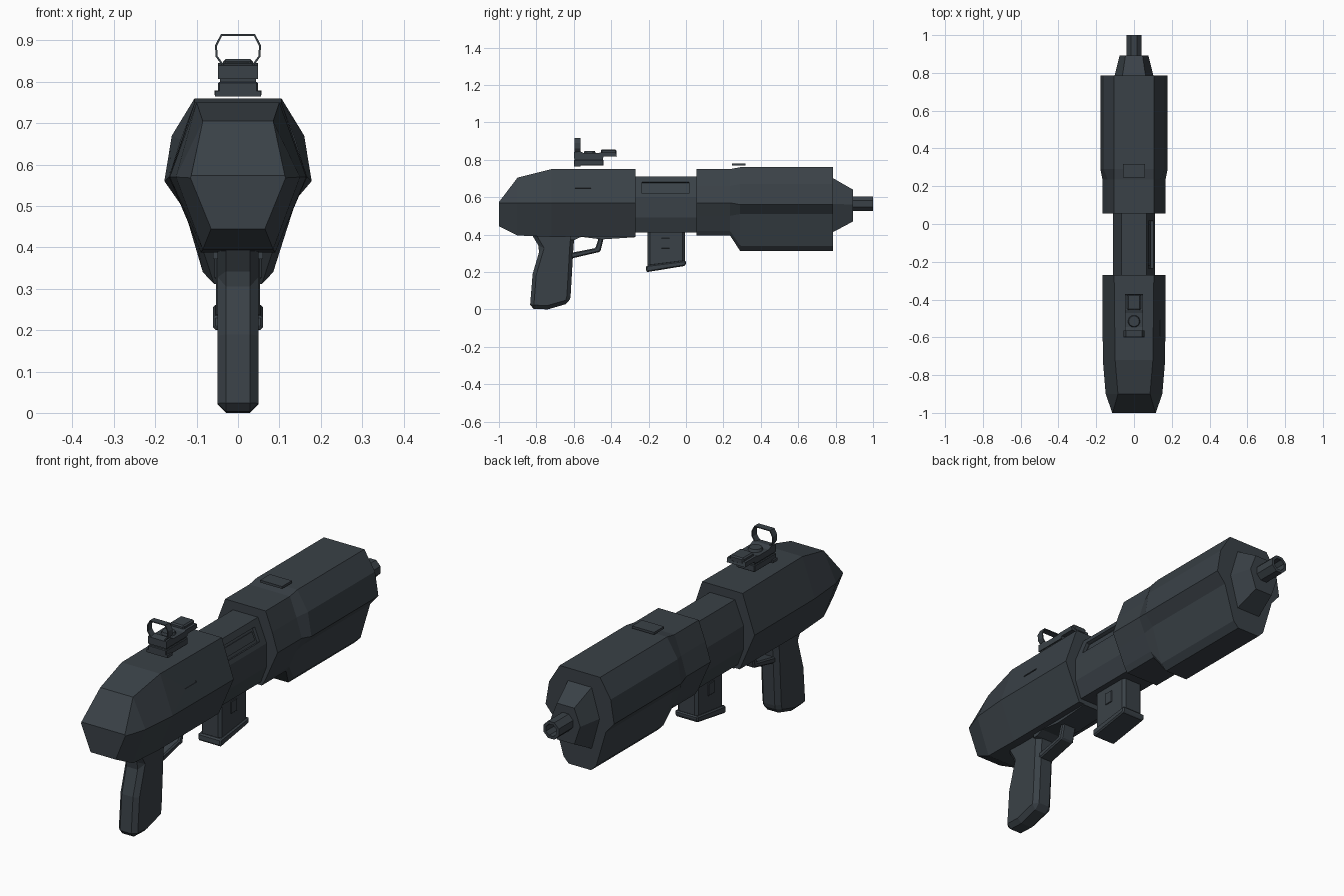
import bpy, bmesh, math
from mathutils import Vector

if "Cube" in bpy.data.objects:
    bpy.data.objects.remove(bpy.data.objects["Cube"])

gunmetal = bpy.data.materials.new("dark blue grey metal")
gunmetal.diffuse_color = (0.042, 0.053, 0.063, 1)
gunmetal.use_nodes = True
gunmetal.node_tree.nodes["Principled BSDF"].inputs["Base Color"].default_value = gunmetal.diffuse_color


def finish(name, bm, bevel=0.0, segments=1):
    bmesh.ops.remove_doubles(bm, verts=bm.verts, dist=1e-5)
    bmesh.ops.recalc_face_normals(bm, faces=bm.faces)
    me = bpy.data.meshes.new(name)
    bm.to_mesh(me)
    bm.free()
    ob = bpy.data.objects.new(name, me)
    bpy.context.collection.objects.link(ob)
    me.materials.append(gunmetal)
    if bevel:
        m = ob.modifiers.new("bevel", 'BEVEL')
        m.width, m.segments = bevel, segments
        m.limit_method, m.angle_limit = 'ANGLE', math.radians(40)
    return ob


def loft(name, rings):
    """Skin closed rings of 3D points and cap both ends."""
    bm = bmesh.new()
    vs = [[bm.verts.new(p) for p in r] for r in rings]
    n = len(vs[0])
    for a, b in zip(vs, vs[1:]):
        for i in range(n):
            j = (i + 1) % n
            bm.faces.new((a[i], a[j], b[j], b[i]))
    bm.faces.new(vs[0])
    bm.faces.new(vs[-1])
    return finish(name, bm)


def shell(name, sections):
    """Sections are (y, half outline from top to bottom), mirrored in x."""
    return loft(name, [[(x, y, z) for x, z in h] + [(-x, y, z) for x, z in reversed(h)]
                       for y, h in sections])


def slab(name, profile, half, bevel=0.0):
    """Side profile (y, z) extruded across x."""
    bm = bmesh.new()
    a = [bm.verts.new((-half, y, z)) for y, z in profile]
    b = [bm.verts.new((half, y, z)) for y, z in profile]
    n = len(a)
    bm.faces.new(a)
    bm.faces.new(b)
    for i in range(n):
        j = (i + 1) % n
        bm.faces.new((a[i], a[j], b[j], b[i]))
    return finish(name, bm, bevel)


def box(name, x0, x1, y0, y1, z0, z1, bevel=0.0):
    bm = bmesh.new()
    bmesh.ops.create_cube(bm, size=1)
    for v in bm.verts:
        v.co = Vector(((x0 + x1) / 2 + v.co.x * (x1 - x0),
                       (y0 + y1) / 2 + v.co.y * (y1 - y0),
                       (z0 + z1) / 2 + v.co.z * (z1 - z0)))
    return finish(name, bm, bevel)


def cut(target, name, loc, size, angle):
    """Recess a tilted box-shaped pocket into a part."""
    c = box(name, *[s * d / 2 for d in size for s in (-1, 1)])
    c.location, c.rotation_euler = loc, (0, angle, 0)
    c.hide_render = True
    c.hide_viewport = False
    c.display_type = 'WIRE'
    m = target.modifiers.new("pocket", 'BOOLEAN')
    m.operation, m.object, m.solver = 'DIFFERENCE', c, 'EXACT'


# rear body
rear = shell("rear_body", [
    (-1.0, [(.113, .574), (.115, .568), (.065, .445)]),
    (-.9, [(.085, .705), (.150, .57), (.085, .395)]),
    (-.72, [(.10, .75), (.165, .57), (.09, .388)]),
    (-.27, [(.105, .75), (.167, .57), (.09, .39)])])
cut(rear, "side_slot_cutter", (.141, -.55, .645), (.012, .085, .008), -math.atan2(.065, .18))

# receiver with ejection port on the right
receiver = shell("receiver", [(y, [(.065, .71), (.11, .60), (.11, .49), (.08, .41)])
                              for y in (-.29, .07)])
tilt = -math.atan2(.045, .11)
cut(receiver, "port_cutter", (.0895, -.11, .651), (.03, .25, .068), tilt)
cover = box("port_bolt", -.003, .003, -.11, .11, -.02, .02)
cover.location, cover.rotation_euler = (.078, -.11, .646), (0, tilt, 0)

# forearm: slim collar growing into the deep front housing
slim = [(.105, .75), (.139, .66), (.167, .57), (.136, .50), (.101, .42), (.085, .395)]
deep = [(.105, .76), (.16, .67), (.178, .56), (.135, .51), (.085, .34), (.058, .312)]
shell("forearm", [(.055, slim), (.235, slim), (.29, deep), (.787, deep)])

# nose cone and barrel
shell("nose_cone", [(.78, [(.062, .705), (.104, .565), (.062, .41)]),
                    (.893, [(.045, .64), (.076, .56), (.045, .47)])])
loft("barrel", [[(r * math.cos(a), y, .565 + r * math.sin(a))
                 for a in [math.pi * (2 * k + 1) / 8 for k in range(8)]]
                for y, r in ((.86, .043), (1, .043), (1, .029), (.92, .029))])

# grip, trigger guard and the strip under the rear body
slab("grip", [(-.83, .41), (-.78, .325), (-.82, .19), (-.835, .004), (-.74, 0),
              (-.625, .033), (-.617, .07), (-.602, .33), (-.595, .41)], .049, .02)
slab("trigger_guard", [(-.62, .276), (-.60, .275), (-.458, .308), (-.437, .395),
                       (-.463, .395), (-.484, .328), (-.60, .305), (-.62, .305)], .035, .006)
slab("under_strip", [(-.62, .40), (-.62, .372), (-.595, .372), (-.56, .388), (-.45, .374),
                     (-.27, .386), (-.27, .40)], .06)

# magazine with flared base and a catch on each side
slab("magazine", [(-.205, .43), (-.205, .225), (-.006, .25), (-.006, .43)], .053, .012)
slab("magazine_base", [(-.212, .235), (-.215, .205), (-.205, .2), (-.008, .232),
                       (0, .24), (0, .262)], .06, .006)
for s, side in ((-1, "left"), (1, "right")):
    xs = sorted((s * .05, s * .057))
    box("magazine_catch_" + side, *xs, -.132, -.087, .325, .382, .002)

# floating top plate on the forearm
box("top_plate", -.057, .057, .245, .318, .768, .779)

# reflex sight
box("sight_rail", -.055, .055, -.60, -.565, .765, .778)
box("sight_mount", -.048, .048, -.60, -.44, .768, .800, .003)
box("sight_neck", -.043, .043, -.595, -.445, .798, .810)
slab("sight_body", [(-.60, .807), (-.60, .84), (-.565, .845), (-.545, .835), (-.47, .835),
                    (-.455, .84), (-.375, .84), (-.37, .818), (-.44, .818), (-.445, .807)], .048)
box("sight_emitter", -.036, .036, -.455, -.372, .825, .855, .006)
bm = bmesh.new()
bmesh.ops.create_cone(bm, cap_ends=True, segments=16, radius1=.032, radius2=.028, depth=.012)
bmesh.ops.translate(bm, verts=bm.verts, vec=(0, -.515, .841))
finish("sight_dial", bm)

# sight window frame: folded strip with thickness
half = [(.033, .836), (.052, .862), (.053, .888), (.040, .913)]
path = half + [(-x, z) for x, z in reversed(half)]
bm = bmesh.new()
a = [bm.verts.new((x, -.597, z)) for x, z in path]
b = [bm.verts.new((x, -.565, z)) for x, z in path]
for i in range(len(path)):
    j = (i + 1) % len(path)
    bm.faces.new((a[i], a[j], b[j], b[i]))
frame = finish("sight_frame", bm)
m = frame.modifiers.new("thickness", 'SOLIDIFY')
m.thickness, m.offset = .005, 0
